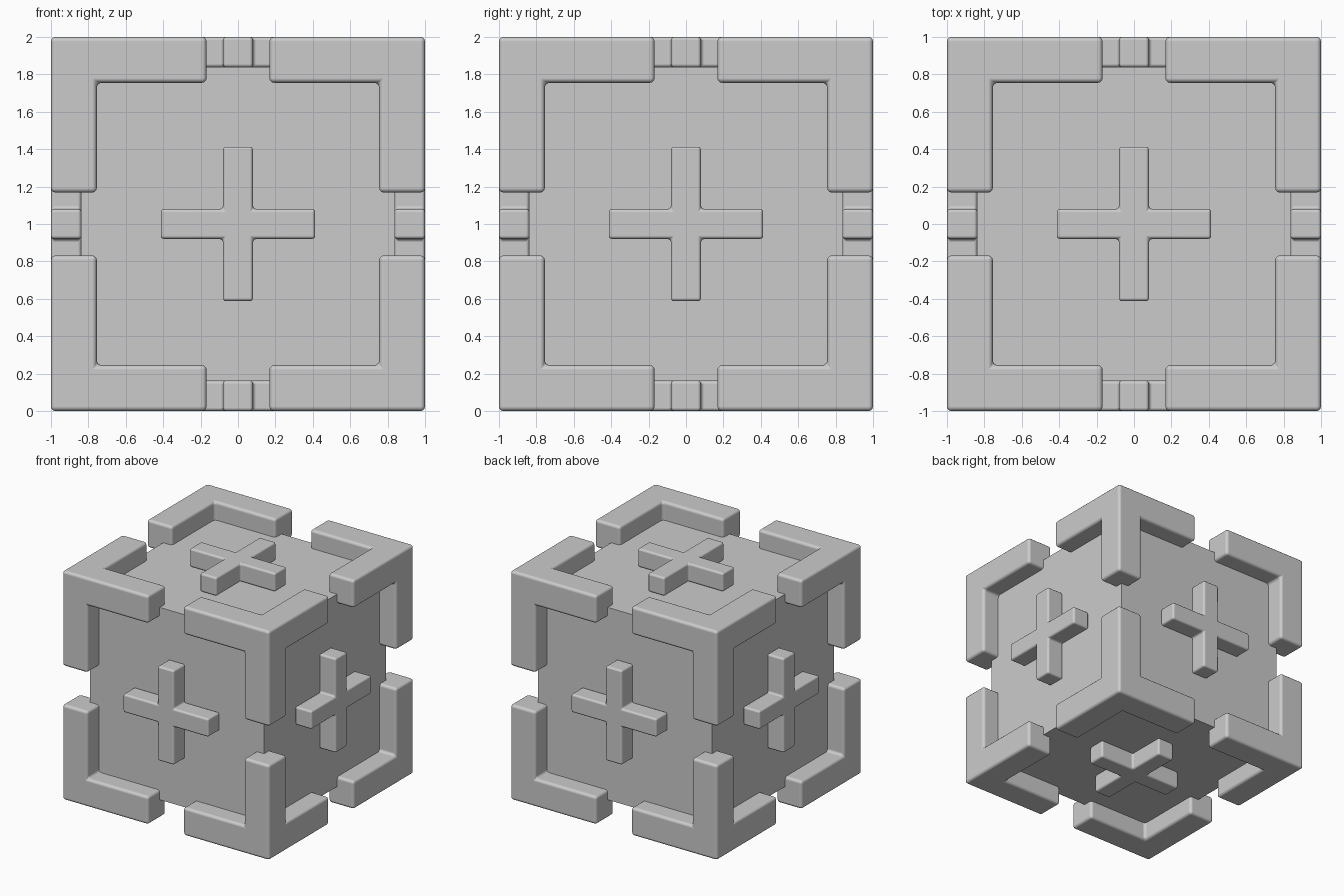
import bpy, bmesh
from math import pi
from mathutils import Matrix, Vector

if "Cube" in bpy.data.objects:
    bpy.data.objects.remove(bpy.data.objects["Cube"])

CORE = 0.84                     # half size of the inner cube
CENTRE = Vector((0, 0, 1))


def make_object(name, bm, bevel, segments=3):
    bmesh.ops.recalc_face_normals(bm, faces=bm.faces[:])
    for f in bm.faces:
        f.smooth = bevel > 0
    mesh = bpy.data.meshes.new(name)
    bm.to_mesh(mesh)
    bm.free()
    ob = bpy.data.objects.new(name, mesh)
    ob.location = CENTRE
    bpy.context.collection.objects.link(ob)
    if bevel:
        m = ob.modifiers.new("rounding", 'BEVEL')
        m.width = bevel
        m.segments = segments
        m.limit_method = 'ANGLE'
        m.harden_normals = True
    return ob


# Inner cube
bm = bmesh.new()
bmesh.ops.create_cube(bm, size=2 * CORE)
make_object("core", bm, 0)

# Corner bracket: corner block with three arms, mirrored to all eight corners
INNER, ARM_END = 0.755, 0.168
bm = bmesh.new()
size = 1 - INNER
bmesh.ops.create_cube(bm, size=size,
                      matrix=Matrix.Translation([(1 + INNER) / 2] * 3))
bm.normal_update()
inner_faces = [f for f in bm.faces if min(f.normal) < -0.5]
arms = bmesh.ops.extrude_discrete_faces(bm, faces=inner_faces)["faces"]
for f in arms:
    f.normal_update()
    axis = max(range(3), key=lambda i: abs(f.normal[i]))
    for v in f.verts:
        v.co[axis] = ARM_END
brackets = make_object("corner_brackets", bm, 0.025)
mirror = brackets.modifiers.new("eight_corners", 'MIRROR')
mirror.use_axis = (True, True, True)
mirror.use_mirror_merge = False

# Raised cross on each of the six faces
W, L = 0.08, 0.413
OUTLINE = [(W, W), (W, L), (-W, L), (-W, W), (-L, W), (-L, -W),
           (-W, -W), (-W, -L), (W, -L), (W, -W), (L, -W), (L, W)]
SIDES = {
    "top": Matrix.Identity(4),
    "bottom": Matrix.Rotation(pi, 4, 'X'),
    "front": Matrix.Rotation(pi / 2, 4, 'X'),
    "back": Matrix.Rotation(-pi / 2, 4, 'X'),
    "right": Matrix.Rotation(pi / 2, 4, 'Y'),
    "left": Matrix.Rotation(-pi / 2, 4, 'Y'),
}
for side, rot in SIDES.items():
    bm = bmesh.new()
    base = bm.faces.new([bm.verts.new((x, y, CORE - 0.002)) for x, y in OUTLINE])
    top = bmesh.ops.extrude_face_region(bm, geom=[base], use_keep_orig=True)["geom"]
    for v in top:
        if isinstance(v, bmesh.types.BMVert):
            v.co.z = 1
    bmesh.ops.transform(bm, matrix=rot, verts=bm.verts[:])
    make_object(side + "_cross", bm, 0.018)
